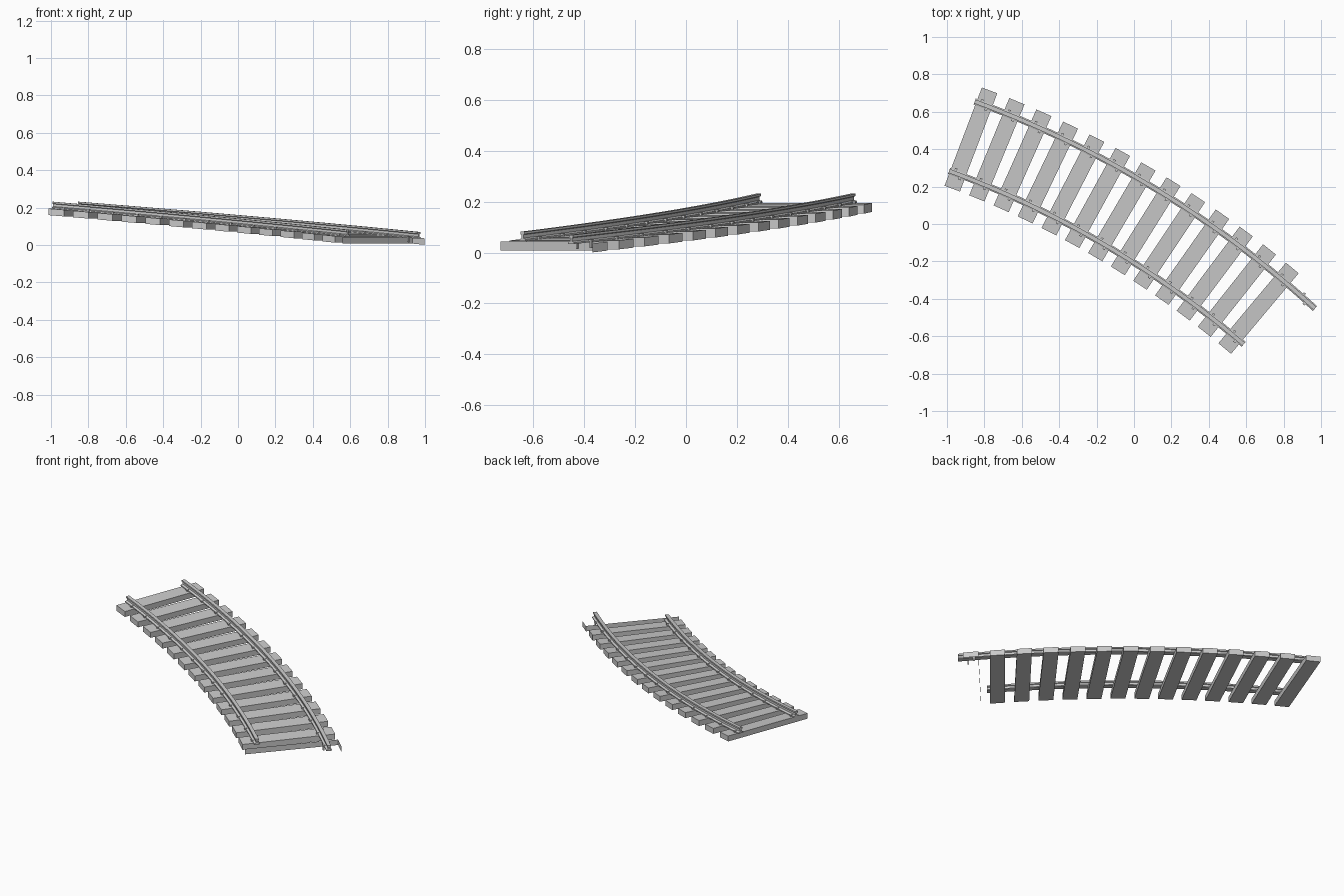
import bpy, bmesh
from math import sin, cos, radians
from mathutils import Vector

if "Cube" in bpy.data.objects:
    bpy.data.objects.remove(bpy.data.objects["Cube"])

CX, CY, R = -2.77, -4.545, 5.345      # centre and radius of the curve
FIRST, STEP = 69.2, 1.6               # first sleeper angle and spacing (degrees)
GAUGE = 0.198                         # half distance between rails
SLOPE = -0.0783                       # fall per unit of length
TIE_L, TIE_W, TIE_H = 0.562, 0.088, 0.035


def place(deg, across, along, up):
    """Point on the sloping curve: across = outwards, along = downhill."""
    a = radians(deg)
    r = R + across
    z = 0.004 + (deg - 48.4) * 0.152 / 20.8 + SLOPE * along + up
    return Vector((CX + r * cos(a) + along * sin(a),
                   CY + r * sin(a) - along * cos(a), z))


def finish(bm, name, fix=True):
    if fix:
        bmesh.ops.recalc_face_normals(bm, faces=bm.faces)
    me = bpy.data.meshes.new(name)
    bm.to_mesh(me)
    bm.free()
    ob = bpy.data.objects.new(name, me)
    bpy.context.collection.objects.link(ob)
    return ob


def add_box(bm, deg, across, along, up, size):
    """Box centred across/along, resting at height up."""
    geo = bmesh.ops.create_cube(bm, size=1)
    for v in geo["verts"]:
        c = v.co
        v.co = place(deg, across + c.x * size[0], along + c.y * size[1],
                     up + (c.z + 0.5) * size[2])


# Sleepers
for i in range(13):
    bm = bmesh.new()
    add_box(bm, FIRST - i * STEP, 0, 0, 0, (TIE_L, TIE_W, TIE_H))
    finish(bm, f"sleeper_{i + 1:02d}")

# Cut-off last sleeper: only its uphill side and outer end remain
bm = bmesh.new()
end = FIRST - 13 * STEP
path = [(-TIE_L / 2, -TIE_W / 2), (TIE_L / 2, -TIE_W / 2), (TIE_L / 2, TIE_W / 2)]
low = [bm.verts.new(place(end, a, t, 0)) for a, t in path]
high = [bm.verts.new(place(end, a, t, TIE_H)) for a, t in path]
for k in range(2):
    bm.faces.new((low[k + 1], low[k], high[k], high[k + 1]))
bm.normal_update()
if bm.faces[:][1].normal.x < 0:
    bmesh.ops.reverse_faces(bm, faces=bm.faces)
finish(bm, "sleeper_remnant", fix=False)

# Rails: I-shaped profile swept along the curve
half = [(0.017, 0), (0.017, 0.006), (0.005, 0.011), (0.005, 0.024),
        (0.011, 0.027), (0.011, 0.036)]
profile = half + [(-x, z) for x, z in reversed(half)]


def rail(name, offset, start, stop, n=26):
    bm = bmesh.new()
    rings = []
    for k in range(n + 1):
        d = start + (stop - start) * k / n
        rings.append([bm.verts.new(place(d, offset + x, 0, TIE_H + z))
                      for x, z in profile])
    m = len(profile)
    for a, b in zip(rings, rings[1:]):
        for j in range(m):
            bm.faces.new((a[j], a[(j + 1) % m], b[(j + 1) % m], b[j]))
    bm.faces.new(rings[0])
    bm.faces.new(rings[-1])
    finish(bm, name)


rail("outer_rail", GAUGE, 69.75, 47.6)
rail("inner_rail", -GAUGE, 69.75, 49.3)

# Spikes: a staggered pair holding each rail to each sleeper
for name, offset, count in (("outer", GAUGE, 14), ("inner", -GAUGE, 13)):
    bm = bmesh.new()
    for i in range(count):
        for side in (-1, 1):
            d, along = FIRST - i * STEP, -side * 0.018
            add_box(bm, d, offset + side * 0.020, along, 0.012, (0.008, 0.010, 0.030))
            add_box(bm, d, offset + side * 0.018, along, 0.041, (0.016, 0.013, 0.005))
    finish(bm, f"{name}_rail_spikes")
